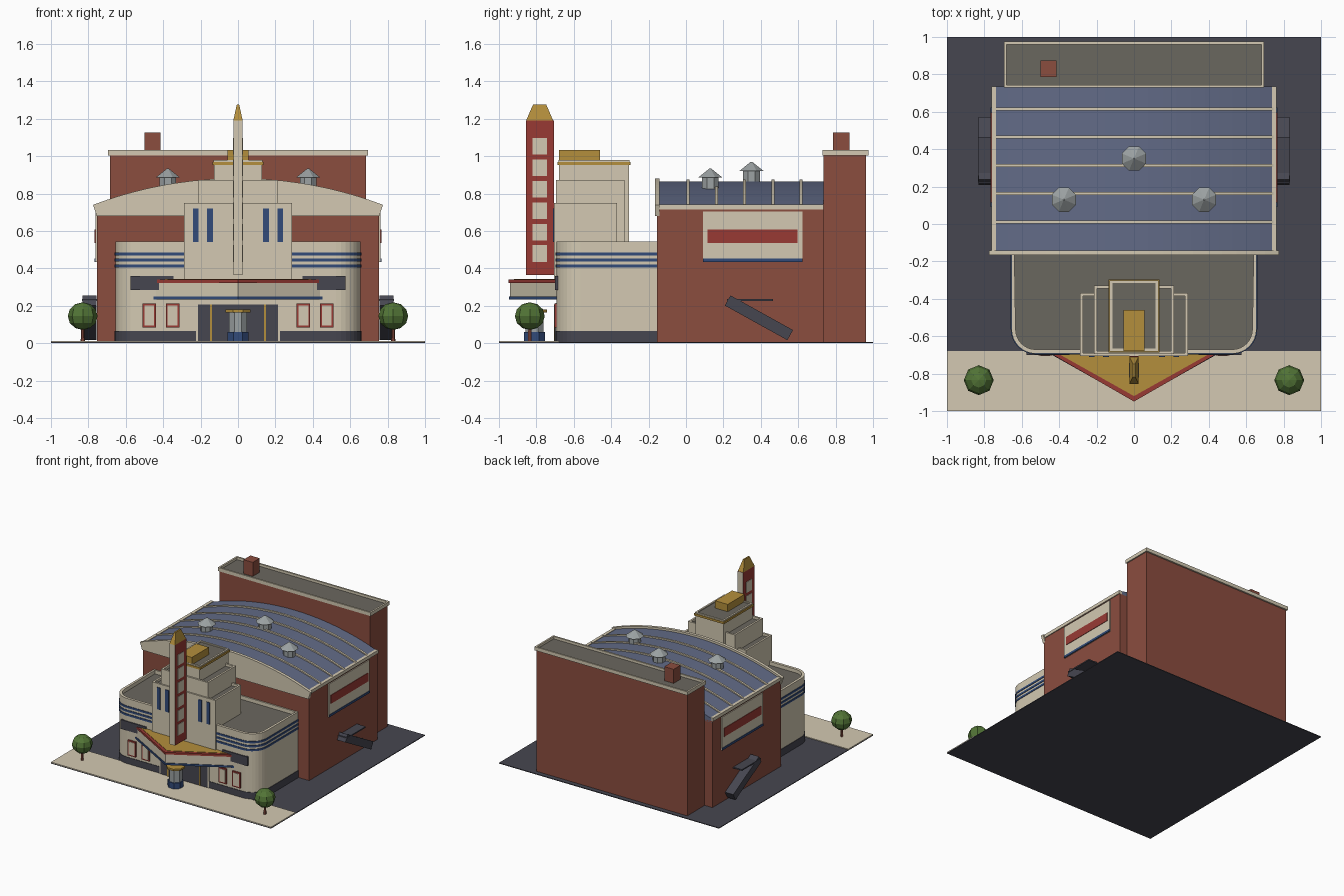
import bpy, bmesh, math
from mathutils import Matrix, Vector

if "Cube" in bpy.data.objects:
    bpy.data.objects.remove(bpy.data.objects["Cube"])


def srgb(c):
    return tuple(((v / 255 + 0.055) / 1.055) ** 2.4 for v in c) + (1.0,)


PALETTE = dict(cream=(211, 201, 178), brick=(139, 77, 63), asphalt=(70, 70, 80),
               slate=(98, 107, 135), flat_roof=(106, 103, 95), gold=(180, 143, 60),
               red=(152, 58, 52), blue=(50, 75, 122), green=(82, 116, 54),
               metal=(156, 162, 163))
MAT = {}
for key, col in PALETTE.items():
    MAT[key] = bpy.data.materials.new(key)
    MAT[key].diffuse_color = srgb(col)


def finish(name, bm, *mats):
    bmesh.ops.recalc_face_normals(bm, faces=bm.faces)
    me = bpy.data.meshes.new(name)
    bm.to_mesh(me)
    bm.free()
    for m in mats:
        me.materials.append(MAT[m])
    ob = bpy.data.objects.new(name, me)
    bpy.context.collection.objects.link(ob)
    return ob


def extrude(pts, vec):
    """Extrude a closed outline of 3D points along a vector."""
    bm = bmesh.new()
    f = bm.faces.new([bm.verts.new(p) for p in pts])
    r = bmesh.ops.extrude_face_region(bm, geom=[f])
    bmesh.ops.translate(bm, vec=vec, verts=[v for v in r["geom"] if isinstance(v, bmesh.types.BMVert)])
    bmesh.ops.recalc_face_normals(bm, faces=bm.faces)
    return bm


def slab(name, outline, z0, z1, mat):
    return finish(name, extrude([(x, y, z0) for x, y in outline], (0, 0, z1 - z0)), mat)


def rect(x0, x1, y0, y1):
    return [(x0, y0), (x1, y0), (x1, y1), (x0, y1)]


def box(name, x0, x1, y0, y1, z0, z1, mat):
    return slab(name, rect(x0, x1, y0, y1), z0, z1, mat)


def parapet(name, outline, z0, z1, mat, rim, depth):
    """Block whose roof is sunk behind a rim."""
    bm = extrude([(x, y, z0) for x, y in outline], (0, 0, z1 - z0))
    top = max(bm.faces, key=lambda f: f.calc_center_median().z)
    bmesh.ops.inset_region(bm, faces=[top], thickness=rim)
    r = bmesh.ops.extrude_face_region(bm, geom=[top])
    floor = [g for g in r["geom"] if isinstance(g, bmesh.types.BMFace)][0]
    bmesh.ops.translate(bm, vec=(0, 0, -depth), verts=floor.verts)
    floor.material_index = 1
    if top.is_valid:
        bmesh.ops.delete(bm, geom=[top], context="FACES_ONLY")
    return finish(name, bm, mat, "flat_roof")


def cone(name, x, y, z0, z1, r0, r1, mat, n=8):
    bm = bmesh.new()
    bmesh.ops.create_cone(bm, cap_ends=True, segments=n, radius1=r0, radius2=r1, depth=z1 - z0,
                          matrix=Matrix.Translation((x, y, (z0 + z1) / 2)) @ Matrix.Rotation(math.pi / n, 4, "Z"))
    return finish(name, bm, mat)


def arch(name, half, edge, top, base, base_half, y0, y1, mat, n=20):
    """Segmental arch extruded along y."""
    rise = top - edge
    R = (half * half + rise * rise) / (2 * rise)
    a = math.asin(half / R)
    pts = [(base_half, y0, base), (-base_half, y0, base)]
    for i in range(n + 1):
        t = -a + 2 * a * i / n
        pts.append((R * math.sin(t), y0, top - R + R * math.cos(t)))
    return finish(name, extrude(pts, (0, y1 - y0, 0)), mat)


# Ground
box("asphalt_lot", -1, 1, -1, 1, 0, 0.006, "asphalt")
box("sidewalk", -1, 1, -1, -0.68, 0.006, 0.012, "cream")

# Auditorium with vaulted roof
box("auditorium_walls", -0.755, 0.755, -0.155, 0.735, 0.002, 0.715, "brick")
arch("vaulted_roof", 0.745, 0.735, 0.865, 0.70, 0.745, -0.15, 0.735, "slate")
for i in range(5):
    y = 0.012 + 0.151 * i
    arch("roof_rib", 0.747, 0.743, 0.876, 0.72, 0.747, y - 0.008, y + 0.008, "cream")
arch("front_gable", 0.775, 0.74, 0.882, 0.68, 0.755, -0.167, -0.142, "cream")
for s in (-1, 1):
    box("eave", *sorted((s * 0.737, s * 0.762)), -0.145, 0.735, 0.715, 0.742, "cream")
for x, y, z in ((-0.375, 0.13, 0.82), (0.375, 0.13, 0.82), (0, 0.35, 0.855)):
    cone("vent_drum", x, y, z, z + 0.066, 0.048, 0.048, "metal")
    cone("vent_cap", x, y, z + 0.066, z + 0.115, 0.07, 0.004, "metal")

# Stage house at the back
box("stage_house", -0.685, 0.685, 0.735, 0.962, 0.002, 1.005, "brick")
parapet("stage_cornice", rect(-0.695, 0.695, 0.73, 0.975), 1.003, 1.032, "cream", 0.02, 0.02)
box("chimney", -0.5, -0.415, 0.785, 0.875, 1.0, 1.127, "brick")

# Side billboards and exit stairs
for s in (-1, 1):
    def side(name, a, b, *rest):
        return box(name, *sorted((s * a, s * b)), *rest)
    side("billboard", 0.75, 0.762, 0.09, 0.622, 0.435, 0.705, "cream")
    side("billboard_red_band", 0.76, 0.766, 0.115, 0.597, 0.537, 0.607, "red")
    side("billboard_blue_band", 0.76, 0.766, 0.09, 0.622, 0.435, 0.453, "blue")
    side("stair_landing", 0.75, 0.835, 0.22, 0.465, 0.226, 0.236, "asphalt")
    bm = bmesh.new()
    bmesh.ops.create_cube(bm, size=1, matrix=Matrix.Translation((s * 0.793, 0.39, 0.136))
                          @ Matrix.Rotation(math.radians(-29), 4, "X") @ Matrix.Diagonal((0.075, 0.382, 0.062, 1)))
    finish("exit_stair", bm, "asphalt")


# Lobby with rounded front corners
def lobby_outline(g=0.0, r=0.13, n=8):
    pts = [(0.655 + g, -0.15), (-0.655 - g, -0.15)]
    for sx, start in ((-1, math.pi), (1, 1.5 * math.pi)):
        for i in range(n + 1):
            t = start + math.pi / 2 * i / n
            pts.append((sx * (0.655 - r) + (r + g) * math.cos(t), -0.693 + r + (r + g) * math.sin(t)))
    return pts


parapet("lobby", lobby_outline(), 0.002, 0.545, "cream", 0.022, 0.03)
slab("lobby_plinth", lobby_outline(0.004), 0.003, 0.065, "asphalt")
for z in (0.404, 0.436, 0.469):
    slab("lobby_stripe", lobby_outline(0.004), z, z + 0.016, "blue")

# Doors, posters and letter panels on the lobby front
box("door_surround", -0.225, 0.225, -0.699, -0.69, 0.012, 0.215, "cream")
box("door_glass", -0.213, 0.213, -0.702, -0.695, 0.012, 0.208, "asphalt")
for s in (-1, 1):
    box("door_bar", s * 0.145 - 0.006, s * 0.145 + 0.006, -0.706, -0.7, 0.012, 0.208, "gold")
    for x in (0.35, 0.475):
        box("poster_frame", s * x - 0.036, s * x + 0.036, -0.702, -0.693, 0.085, 0.212, "red")
        box("poster", s * x - 0.026, s * x + 0.026, -0.705, -0.7, 0.096, 0.201, "cream")
    box("sign_panel", *sorted((s * 0.345, s * 0.575)), -0.701, -0.685, 0.285, 0.36, "asphalt")

# Stepped tower
parapet("tower_low_step", rect(-0.288, 0.288, -0.706, -0.37), 0.33, 0.75, "cream", 0.022, 0.02)
parapet("tower_mid_step", rect(-0.213, 0.213, -0.694, -0.33), 0.5, 0.872, "cream", 0.022, 0.02)
box("tower_top_step", -0.128, 0.128, -0.68, -0.305, 0.5, 0.955, "cream")
box("tower_gold_band", -0.136, 0.136, -0.686, -0.296, 0.953, 0.97, "gold")
parapet("tower_coping", rect(-0.13, 0.13, -0.681, -0.301), 0.968, 0.98, "cream", 0.02, 0.008)
box("tower_crown", -0.057, 0.057, -0.68, -0.46, 0.965, 1.032, "gold")
for s in (-1, 1):
    for x in (0.15, 0.225):
        box("tower_window", s * x - 0.015, s * x + 0.015, -0.711, -0.703, 0.54, 0.72, "blue")


# Pointed marquee
def wedge(h, tip):
    return [(h, -0.685), (-h, -0.685), (0, tip)]


slab("marquee_blue_trim", wedge(0.465, -0.947), 0.235, 0.25, "blue")
slab("marquee_fascia", wedge(0.452, -0.94), 0.25, 0.325, "cream")
slab("marquee_red_trim", wedge(0.46, -0.949), 0.323, 0.34, "red")
slab("marquee_deck", wedge(0.42, -0.92), 0.338, 0.343, "gold")

# Blade sign: cream edges, red sides, gold tip
bm = extrude([(x, y, 0.365) for x, y in rect(-0.025, 0.025, -0.855, -0.706)], (0, 0, 0.825))
for f in bm.faces:
    f.material_index = 0 if abs(f.normal.y) > 0.5 else 1
finish("blade_sign", bm, "cream", "red")
for s in (-1, 1):
    for i in range(6):
        z = 0.434 + 0.1148 * i
        box("blade_panel", *sorted((s * 0.023, s * 0.028)), -0.82, -0.744, z, z + 0.09, "cream")
bm = extrude([(x, y, 1.19) for x, y in rect(-0.025, 0.025, -0.855, -0.71)], (0, 0, 0.087))
for v in bm.verts:
    if v.co.z > 1.2:
        v.co.x *= 0.25
        v.co.y = -0.7825 + (v.co.y + 0.7825) * 0.48
finish("blade_tip", bm, "gold")

# Ticket booth
cone("booth_base", 0, -0.81, 0.01, 0.06, 0.06, 0.06, "blue")
cone("booth_glass", 0, -0.81, 0.06, 0.165, 0.052, 0.052, "metal")
cone("booth_cap", 0, -0.81, 0.165, 0.18, 0.072, 0.072, "gold")

# Street trees
for s in (-1, 1):
    cone("tree_trunk", s * 0.83, -0.835, 0.01, 0.1, 0.011, 0.009, "brick", 6)
    bm = bmesh.new()
    bmesh.ops.create_uvsphere(bm, u_segments=8, v_segments=6, radius=0.08,
                              matrix=Matrix.Translation((s * 0.83, -0.835, 0.145)) @ Matrix.Diagonal((1, 1, 0.92, 1)))
    finish("tree_crown", bm, "green")

for m in bpy.data.materials:
    if m.users and not m.is_grease_pencil:
        m.use_nodes = True
        m.node_tree.nodes["Principled BSDF"].inputs["Base Color"].default_value = m.diffuse_color
